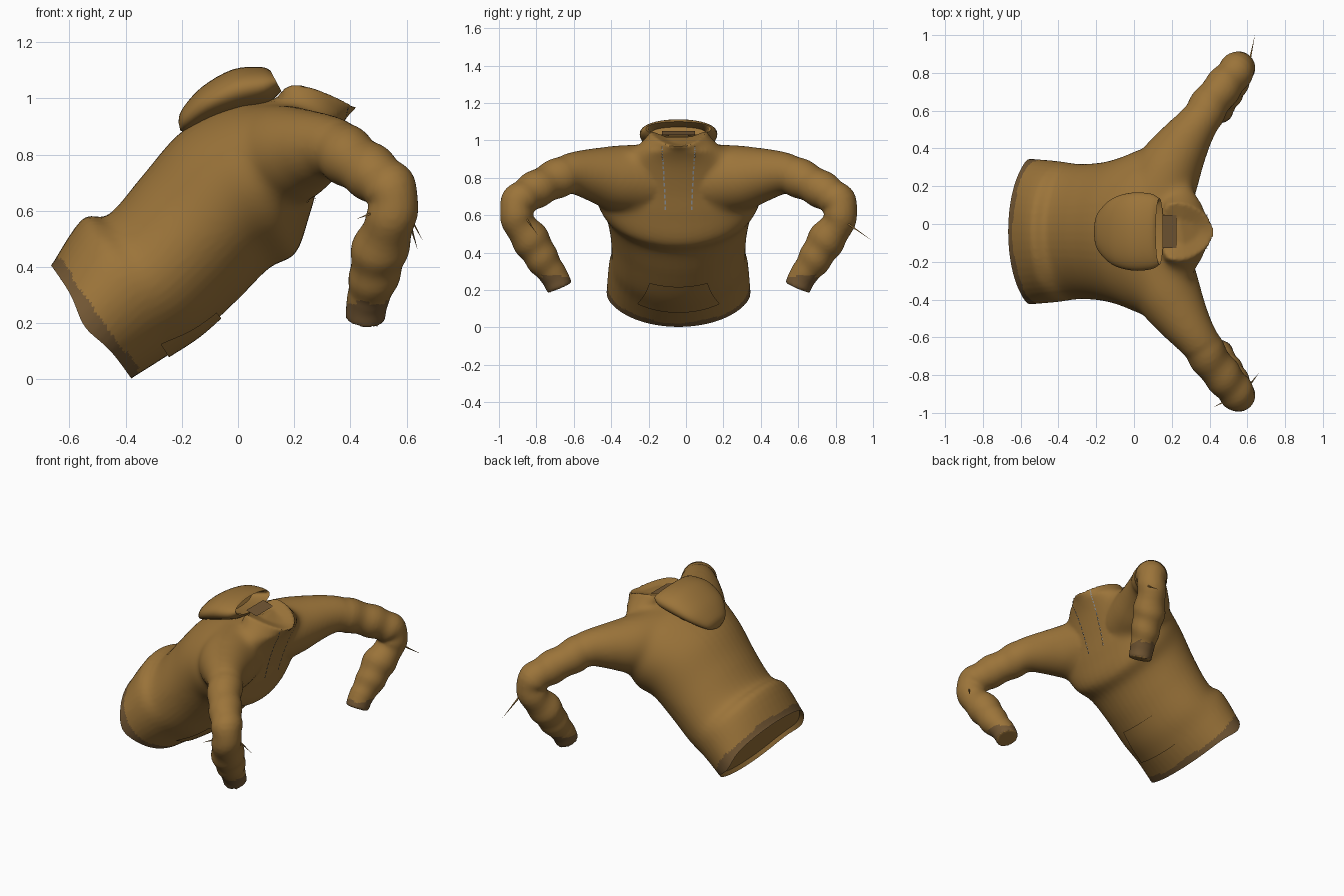
import bpy, bmesh, math
from mathutils import Vector

if "Cube" in bpy.data.objects:
    bpy.data.objects.remove(bpy.data.objects["Cube"])

CY = -0.04   # garment centre line
N = 2.0      # roundness of torso sections


def material(name, rgb):
    m = bpy.data.materials.new(name)
    m.diffuse_color = (*rgb, 1)
    m.use_nodes = True
    m.node_tree.nodes["Principled BSDF"].inputs["Base Color"].default_value = m.diffuse_color
    return m


CLOTH = material("brown_cloth", (0.33, 0.175, 0.042))
TRIM = material("dark_trim", (0.17, 0.095, 0.034))
CORD = material("grey_cord", (0.28, 0.30, 0.32))


def select(obs):
    bpy.ops.object.select_all(action='DESELECT')
    for ob in obs:
        ob.select_set(True)
    bpy.context.view_layer.objects.active = obs[0]


def make(name, verts, faces, mat, angle=45, solid=True):
    me = bpy.data.meshes.new(name)
    me.from_pydata(verts, [], faces)
    ob = bpy.data.objects.new(name, me)
    bpy.context.collection.objects.link(ob)
    me.materials.append(mat)
    select([ob])
    if solid:
        bpy.ops.object.mode_set(mode='EDIT')
        bpy.ops.mesh.select_all(action='SELECT')
        bpy.ops.mesh.normals_make_consistent(inside=False)
        bpy.ops.object.mode_set(mode='OBJECT')
    bpy.ops.object.shade_smooth_by_angle(angle=math.radians(angle))
    return ob


def spline(pts, t):
    """Smooth interpolation through a list of tuples."""
    i = min(int(t), len(pts) - 2)
    f = t - i
    p = [pts[max(0, min(len(pts) - 1, i + k))] for k in (-1, 0, 1, 2)]
    return [0.5 * (2 * b + (c - a) * f + (2 * a - 5 * b + 4 * c - d) * f * f
                   + (3 * b - a - 3 * c + d) * f ** 3) for a, b, c, d in zip(*p)]


def loft(name, rings):
    n = len(rings[0])
    verts = [v for r in rings for v in r]
    faces = [(i * n + j, i * n + (j + 1) % n, (i + 1) * n + (j + 1) % n, (i + 1) * n + j)
             for i in range(len(rings) - 1) for j in range(n)]
    faces.append(tuple(range(n)))
    faces.append(tuple(range(len(verts) - n, len(verts))))
    return make(name, verts, faces, CLOTH)


def section_point(s, a, n):
    """Point on a section given by its back point, front point and half width."""
    bx, bz, fx, fz, w = s
    c, q = math.cos(a), math.sin(a)
    c = math.copysign(abs(c) ** (2 / n), c)
    q = math.copysign(abs(q) ** (2 / n), q)
    return Vector(((bx + fx) / 2 + (fx - bx) / 2 * c, CY + w * q,
                   (bz + fz) / 2 + (fz - bz) / 2 * c))


def section_ring(s, n, segs=48):
    return [section_point(s, 2 * math.pi * j / segs, n) for j in range(segs)]


def shrink(ring, k, push):
    c = sum(ring, Vector()) / len(ring)
    return [c + (v - c) * k + Vector(push) for v in ring]


# torso: hem to collar, (back x, back z, front x, front z, half width)
TORSO = [(-.665, .405, -.38, .003, .385), (-.555, .57, -.25, .085, .372), (-.46, .587, -.13, .165, .358),
         (-.34, .725, 0, .285, .365), (-.22, .865, .11, .395, .395), (-.10, .945, .205, .45, .44),
         (0, .98, .255, .585, .455), (.06, .985, .295, .725, .41), (.10, .99, .345, .86, .32),
         (.125, .998, .39, .935, .22), (.15, 1.01, .425, .968, .152)]
HEM_AXIS = Vector((.402, 0, .285)).normalized()
HEM_LINE = Vector((.285, 0, -.402)).normalized()
HEM_MID = Vector((-.5225, 0, .204))
rings = [section_ring(spline(TORSO, k / 5), N) for k in range((len(TORSO) - 1) * 5 + 1)]
for k in range(1, 6):      # collar sides rise to a peak
    for v in rings[-k]:
        g = min(1, abs(v.y - CY) / .15) ** 2 * (1 - (k - 1) / 5)
        v += Vector((-.06 * g, 0, .058 * g))
rings = [[v - HEM_AXIS * .06 for v in rings[0]]] + rings
rings.append(shrink(rings[-1], .5, (0, 0, -.012)))
body = loft("body", rings)

# sleeves: x, distance from centre line, z, radius
SLEEVE = [(.125, .19, .79, .19), (.19, .345, .80, .175), (.27, .475, .82, .138), (.345, .585, .82, .108),
          (.42, .70, .772, .102), (.50, .80, .715, .097), (.55, .862, .66, .092),
          (.545, .858, .57, .087), (.505, .785, .46, .099), (.483, .725, .36, .087),
          (.46, .665, .275, .074), (.453, .635, .212, .071)]


def sleeve(name, s):
    count = (len(SLEEVE) - 1) * 5
    path = [spline(SLEEVE, k / 5) for k in range(count + 1)]
    cen = [Vector((p[0], CY + s * p[1], p[2])) for p in path]
    side = Vector((.8, -.6 * s, 0))
    rings = []
    for k, c in enumerate(cen):
        t = (cen[min(k + 2, count)] - cen[max(k - 2, 0)]).normalized()
        u = (side - t * side.dot(t)).normalized()
        v = t.cross(u)
        fold = .045 if 15 < k < count - 6 else 0
        ring = []
        for j in range(28):
            a = 2 * math.pi * j / 28
            r = path[k][3] * (1 + fold * math.sin(k * 1.15 + .8 * math.cos(a)))
            ring.append(c + (u * math.cos(a) + v * math.sin(a)) * r)
        rings.append(ring)
    return loft(name, rings)


# sew the sleeves to the body and soften the shoulders
sleeves = [sleeve("left_sleeve", 1), sleeve("right_sleeve", -1)]
select([body] + sleeves)
bpy.ops.object.join()
body.name = "torso_and_sleeves"
mod = body.modifiers.new("sew", 'REMESH')
mod.mode = 'VOXEL'
mod.voxel_size = .011
bpy.ops.object.modifier_apply(modifier="sew")
shoulder = body.vertex_groups.new(name="shoulder")
for v in body.data.vertices:
    d = abs(v.co.y - CY)
    w = min(1, max(0, (d - .15) / .08)) * min(1, max(0, (.56 - d) / .12))
    w *= min(1, max(0, (v.co.z - .5) / .12))
    if w > 0:
        shoulder.add([v.index], w, 'REPLACE')
for name, group, times in (("soften", "shoulder", 60), ("even", "", 3)):
    mod = body.modifiers.new(name, 'SMOOTH')
    mod.factor = .5
    mod.iterations = times
    mod.vertex_group = group
    bpy.ops.object.modifier_apply(modifier=name)

# trim the hem to a clean edge, let its sides sag and recess the opening
me = body.data
bm = bmesh.new()
bm.from_mesh(me)
bmesh.ops.bisect_plane(bm, geom=bm.verts[:] + bm.edges[:] + bm.faces[:], dist=.0005,
                       plane_co=HEM_MID, plane_no=-HEM_AXIS, clear_outer=True)
cap = bmesh.ops.holes_fill(bm, edges=[e for e in bm.edges if e.is_boundary], sides=0)["faces"]
bmesh.ops.inset_region(bm, faces=cap, thickness=.012, depth=-.025)
for v in bm.verts:
    up = (v.co - HEM_MID).dot(HEM_AXIS)
    if up < .12 and v.co.x < -.2:
        s = (v.co - HEM_MID).dot(HEM_LINE)
        v.co -= HEM_AXIS * .028 * math.exp(-(s / .09) ** 2) * (1 - max(0, up) / .12)
bm.to_mesh(me)
bm.free()

# hem and cuff trim
me.materials.clear()
me.materials.append(CLOTH)
me.materials.append(TRIM)
for p in me.polygons:
    c, n = p.center, p.normal
    up = (c - HEM_MID).dot(HEM_AXIS)
    out = Vector((c.x, c.y - CY, c.z)) - HEM_MID
    out -= HEM_AXIS * up
    hem = (c.x < -.2 and up < .034 + .01 * (math.sin(c.y * 19) > 0)
           and n.dot(HEM_AXIS) > -.7 and n.dot(out) > 0)
    cuff = (c.x > .3 and abs(c.y - CY) > .5 and n.z > -.75
            and c.z < .268 + .012 * (math.sin(c.x * 60) > 0))
    p.material_index = int(hem or cuff)
select([body])
bpy.ops.object.shade_smooth_by_angle(angle=math.radians(50))

# hood lying on the back
HOOD = [(-.212, .915, -.205, .885, .035), (-.2, .96, -.18, .885, .10), (-.13, 1.04, -.1, .92, .175),
        (-.02, 1.103, 0, .95, .206), (.08, 1.112, .1, .98, .2), (.115, 1.10, .155, 1.025, .175)]
rings = [section_ring(spline(HOOD, k / 4), 2.1) for k in range(21)]
rings.append(shrink(rings[-1], .92, (-.01, 0, -.002)))
rings.append(shrink(rings[-1], .9, (-.10, 0, -.02)))
loft("hood", rings)

# lining patch at the back of the neck
make("neck_lining", [(.15, CY - .088, 1.05), (.225, CY - .088, 1.03),
                     (.225, CY + .088, 1.03), (.15, CY + .088, 1.05)],
     [(0, 1, 2, 3)], TRIM, solid=False)


# thin plates that follow the torso front
def plate_grid(t0, t1, y0, y1, rows, cols, out):
    """y0 and y1 map progress 0..1 to offsets from the centre line."""
    verts, faces = [], []
    for i in range(rows + 1):
        f = i / rows
        s = spline(TORSO, t0 + (t1 - t0) * f)
        normal = Vector((s[2] - s[0], 0, s[3] - s[1])).normalized()
        for j in range(cols + 1):
            y = y0(f) + (y1(f) - y0(f)) * j / cols
            a = math.asin(min(1, abs(y) / s[4]) ** (N / 2))
            verts.append(section_point(s, math.copysign(a, y), N) + normal * out)
    for i in range(rows):
        for j in range(cols):
            k = i * (cols + 1) + j
            faces.append((k, k + 1, k + cols + 2, k + cols + 1))
    return verts, faces


# front pocket
half = lambda f: .22 - .065 * f
v, f = plate_grid(1.0, 2.5, lambda f: -half(f), half, 10, 16, .008)
make("front_pocket", v, f, CLOTH, solid=False)

# dashed drawstrings
for name, s in (("left_drawstring", 1), ("right_drawstring", -1)):
    verts, faces = [], []
    for k in range(16):
        t = 6.35 + k * .22
        y = s * (.07 + .025 * k / 15)
        v, f = plate_grid(t, t + .14, lambda q: y - .004, lambda q: y + .004, 2, 1, .012)
        faces += [tuple(i + len(verts) for i in q) for q in f]
        verts += v
    cord = make(name, verts, faces, CORD, solid=False)
    mod = cord.modifiers.new("lay_on_cloth", 'SHRINKWRAP')
    mod.target = body
    mod.wrap_mode = 'ABOVE_SURFACE'
    mod.offset = .007


# thin spikes at the elbows
def spike(name, base, tip, r=.008):
    b, t = Vector(base), Vector(tip)
    d = (t - b).normalized()
    u = d.orthogonal().normalized()
    w = d.cross(u)
    make(name, [b + u * r, b + w * r, b - u * r, b - w * r, t],
         [(0, 1, 4), (1, 2, 4), (2, 3, 4), (3, 0, 4), (3, 2, 1, 0)], CLOTH, angle=20)


spike("left_elbow_spike", (.605, .83, .58), (.64, 1.0, .46))
spike("right_elbow_spike", (.59, -.88, .62), (.66, -.79, .49))
spike("right_elbow_thorn", (.50, -.93, .60), (.42, -.97, .57))
